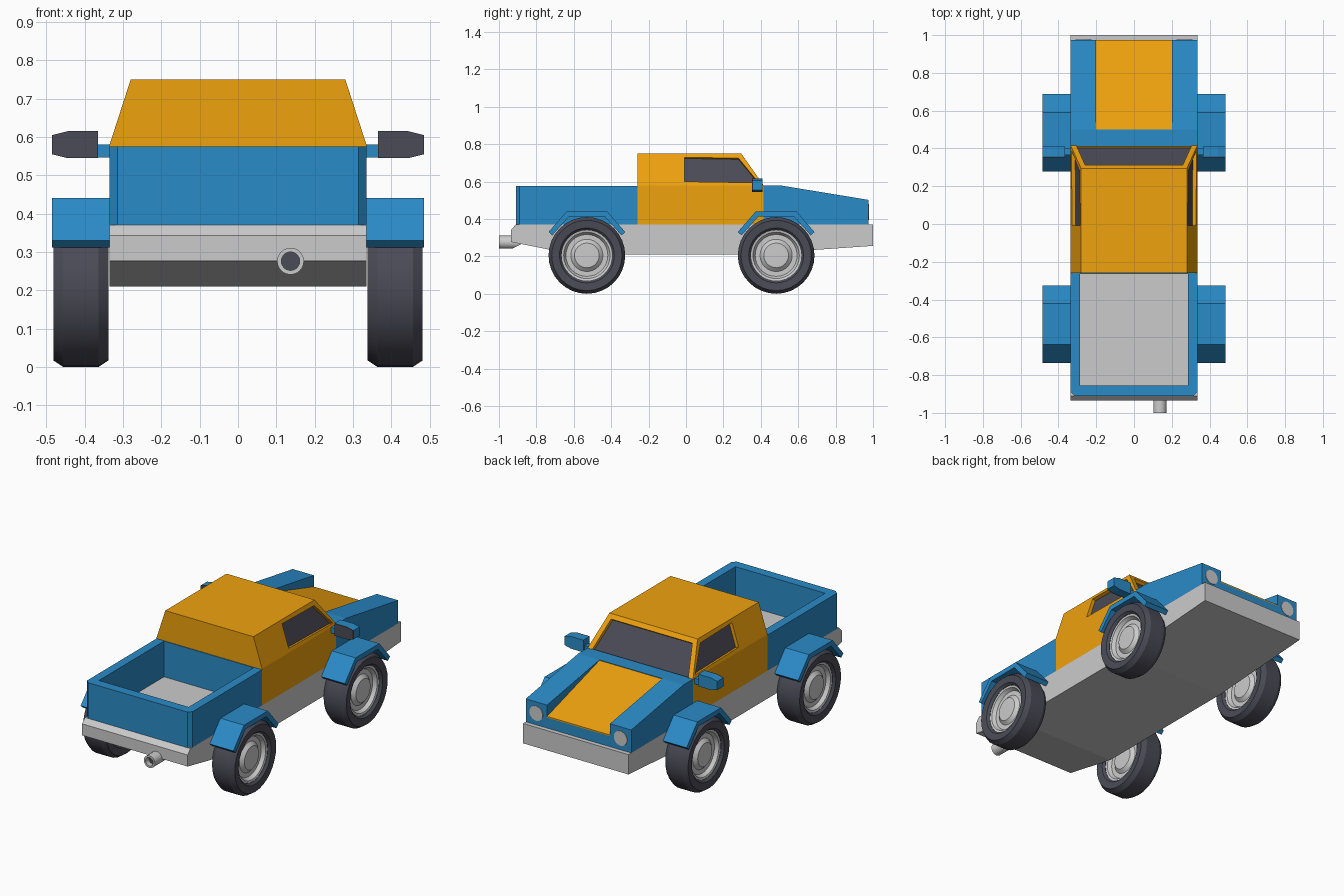
import bpy, bmesh, math
from mathutils import Vector

if "Cube" in bpy.data.objects:
    bpy.data.objects.remove(bpy.data.objects["Cube"])


def material(name, rgb):
    m = bpy.data.materials.new(name)
    m.diffuse_color = (*rgb, 1)
    m.use_nodes = True
    m.node_tree.nodes["Principled BSDF"].inputs["Base Color"].default_value = m.diffuse_color
    return m


BLUE = material("blue_paint", (0.023, 0.26, 0.58))
ORANGE = material("orange_paint", (0.86, 0.36, 0.004))
DARK = material("dark_rubber", (0.07, 0.07, 0.095))


def finish(name, bm, mats=(), smooth=False):
    bmesh.ops.recalc_face_normals(bm, faces=bm.faces)
    me = bpy.data.meshes.new(name)
    bm.to_mesh(me)
    bm.free()
    ob = bpy.data.objects.new(name, me)
    bpy.context.collection.objects.link(ob)
    for m in mats:
        me.materials.append(m)
    if smooth:
        bpy.ops.object.select_all(action='DESELECT')
        ob.select_set(True)
        bpy.context.view_layer.objects.active = ob
        bpy.ops.object.shade_smooth_by_angle(angle=math.radians(30))
    return ob


def place(axis, p, t):
    a, b = p
    return {'x': (t, a, b), 'y': (a, t, b), 'z': (a, b, t)}[axis]


def prism(name, pts, axis, t0, t1, mat=None):
    """Extrude a flat profile along an axis."""
    bm = bmesh.new()
    lo = [bm.verts.new(place(axis, p, t0)) for p in pts]
    hi = [bm.verts.new(place(axis, p, t1)) for p in pts]
    bm.faces.new(lo)
    bm.faces.new(hi[::-1])
    n = len(pts)
    for i in range(n):
        j = (i + 1) % n
        bm.faces.new((lo[i], lo[j], hi[j], hi[i]))
    return finish(name, bm, [mat] if mat else [])


def lathe(name, profile, axis, centre, mat=None, closed=False, n=32):
    """Spin (radius, offset) points round an axis through centre."""
    bm = bmesh.new()
    c = Vector(centre)
    rings = []
    for r, t in profile:
        rings.append([bm.verts.new(c + Vector(place(axis, (
            r * math.cos(2 * math.pi * k / n), r * math.sin(2 * math.pi * k / n)), t)))
            for k in range(n)])
    pairs = list(zip(rings, rings[1:])) + ([(rings[-1], rings[0])] if closed else [])
    for a, b in pairs:
        for k in range(n):
            m = (k + 1) % n
            bm.faces.new((a[k], a[m], b[m], b[k]))
    bmesh.ops.remove_doubles(bm, verts=bm.verts, dist=1e-5)
    return finish(name, bm, [mat] if mat else [], True)


# Chassis
prism("chassis", [(-0.91, 0.37), (-0.935, 0.343), (-0.935, 0.277), (-0.6, 0.21),
                  (0.33, 0.21), (1.0, 0.256), (1.0, 0.37)], 'x', -0.335, 0.335)

# Cargo bed: U-shaped wall and front bulkhead
prism("bed_walls", [(0.335, -0.26), (0.335, -0.89), (0.315, -0.91), (-0.315, -0.91),
                    (-0.335, -0.89), (-0.335, -0.26), (-0.285, -0.26), (-0.285, -0.855),
                    (0.285, -0.855), (0.285, -0.26)], 'z', 0.37, 0.575, BLUE)
prism("bed_bulkhead", [(-0.285, 0.37), (0.285, 0.37), (0.285, 0.575), (-0.285, 0.575)],
      'y', -0.264, -0.259, BLUE)

# Cab with recessed windows
bm = bmesh.new()
rows = [(0.335, 0.37, 0.415), (0.335, 0.58, 0.415), (0.28, 0.75, 0.295)]
v = [[[bm.verts.new((s * x, y, z)) for y in (-0.26, -0.03, yf)] for x, z, yf in rows]
     for s in (-1, 1)]
L, R = v
windows = []
for side in v:
    for r in (0, 1):
        for k in (0, 1):
            f = bm.faces.new((side[r][k], side[r][k + 1], side[r + 1][k + 1], side[r + 1][k]))
    windows.append(f)
for r in (0, 1):
    bm.faces.new((L[r][0], R[r][0], R[r + 1][0], L[r + 1][0]))
    screen = bm.faces.new((L[r][2], R[r][2], R[r + 1][2], L[r + 1][2]))
for k in (0, 1):
    for r in (0, 2):
        bm.faces.new((L[r][k], R[r][k], R[r][k + 1], L[r][k + 1]))
bmesh.ops.recalc_face_normals(bm, faces=bm.faces)
for f in windows + [screen]:
    bmesh.ops.inset_individual(bm, faces=[f], thickness=0.036 if f is screen else 0.03)
    if f is screen:  # glass reaches almost to the hood
        for p in f.verts:
            if p.co.z < 0.66:
                p.co += Vector((0, 0.12, -0.17)) * 0.14
    bmesh.ops.inset_individual(bm, faces=[f], thickness=0.0002)
    shift = -f.normal * 0.02
    for p in f.verts:
        p.co += shift
    f.material_index = 1
finish("cab", bm, [ORANGE, DARK])

# Hood: centre block, sunken orange panel, side rails, headlights
prism("hood_base", [(0.41, 0.37), (0.975, 0.37), (0.975, 0.43), (0.5, 0.565),
                    (0.5, 0.58), (0.41, 0.58)], 'x', -0.2, 0.2, BLUE)
prism("hood_panel", [(0.5, 0.565), (0.975, 0.43), (0.975, 0.437), (0.5, 0.577)],
      'x', -0.2, 0.2, ORANGE)
for s in (-1, 1):
    prism("hood_rail", [(0.41, 0.37), (0.975, 0.37), (0.975, 0.502), (0.5, 0.58), (0.41, 0.58)],
          'x', s * 0.2, s * 0.335, BLUE)
    lathe("headlight", [(0, 0), (0.042, 0), (0.042, 0.004), (0, 0.004)], 'y',
          (s * 0.268, 0.974, 0.437), n=24)

# Wheels and fenders
TYRE = [(0.135, 0.055), (0.147, 0.068), (0.188, 0.072), (0.205, 0.046),
        (0.205, -0.046), (0.188, -0.072), (0.147, -0.068), (0.135, -0.055)]
HALF_RIM = [(0, 0.05), (0.066, 0.048), (0.086, 0.03), (0.112, 0.03), (0.124, 0.05), (0.138, 0.054)]
RIM = HALF_RIM + [(r, -t) for r, t in reversed(HALF_RIM)]
ARCH = [(-0.205, 0.33), (-0.108, 0.441), (0.108, 0.441), (0.205, 0.33),
        (0.185, 0.312), (0.095, 0.413), (-0.095, 0.413), (-0.185, 0.312)]
for s in (-1, 1):
    for end, y in (("rear", -0.53), ("front", 0.482)):
        c = (s * 0.41, y, 0.205)
        lathe(end + "_tyre", TYRE, 'x', c, DARK, closed=True)
        lathe(end + "_rim", RIM, 'x', c)
        prism(end + "_fender", [(y + a, z) for a, z in ARCH], 'x', s * 0.33, s * 0.485, BLUE)

# Wing mirrors
for s in (-1, 1):
    outline = [(s * x, z) for x, z in ((0.365, 0.615), (0.445, 0.615), (0.485, 0.605),
                                       (0.485, 0.555), (0.445, 0.545), (0.365, 0.545))]
    prism("mirror_shell", outline, 'y', 0.358, 0.41, BLUE)
    prism("mirror_glass", outline, 'y', 0.352, 0.358, DARK)
    prism("mirror_arm", [(s * 0.32, 0.547), (s * 0.37, 0.547), (s * 0.37, 0.58), (s * 0.32, 0.58)],
          'y', 0.365, 0.4, BLUE)

# Exhaust pipe, its hidden end slanted into the chassis
pipe = lathe("exhaust_pipe", [(0.024, -0.96), (0.024, -1.0), (0.035, -1.0), (0.035, -0.9), (0, -0.9)],
             'y', (0.137, 0, 0.276), n=24)
for p in pipe.data.vertices:
    if p.co.y > -0.91:
        p.co.y = -0.93 + (p.co.z - 0.241) * 2
lathe("exhaust_bore", [(0, -0.97), (0.0245, -0.97), (0.0245, -0.96), (0, -0.96)],
      'y', (0.137, 0, 0.276), DARK, n=24)
